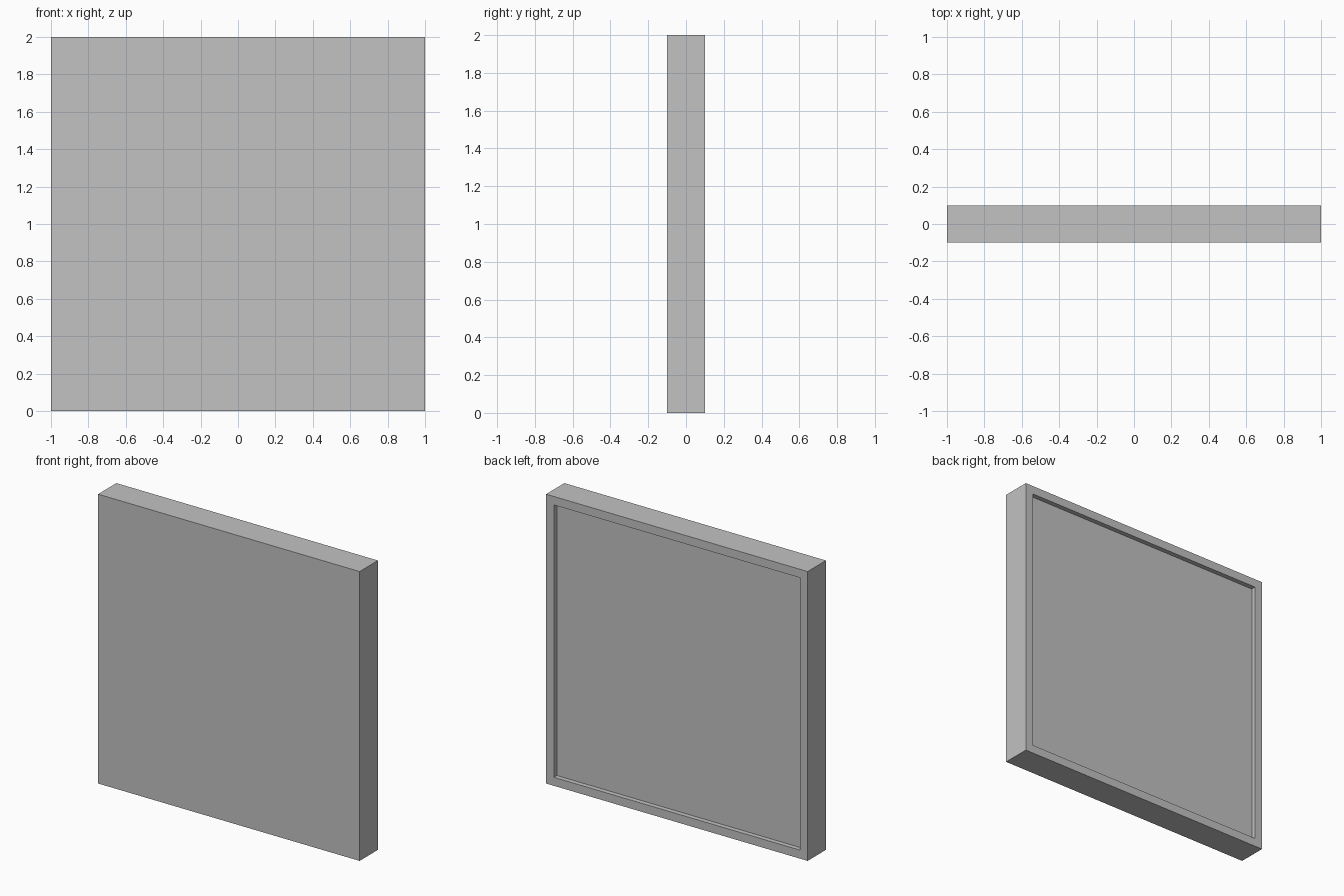
import bpy
import bmesh
from mathutils import Vector

if "Cube" in bpy.data.objects:
    bpy.data.objects.remove(bpy.data.objects["Cube"])

SIZE, THICK = 2.0, 0.2
BORDER, DEPTH = 0.083, 0.033

grey = bpy.data.materials.new("light grey")
grey.diffuse_color = (0.54, 0.54, 0.54, 1.0)
grey.use_nodes = True
grey.node_tree.nodes["Principled BSDF"].inputs["Base Color"].default_value = grey.diffuse_color

# Square slab standing on the ground
bm = bmesh.new()
bmesh.ops.create_cube(bm, size=1.0)
bmesh.ops.scale(bm, vec=Vector((SIZE, THICK, SIZE)), verts=bm.verts)
bmesh.ops.translate(bm, vec=Vector((0, 0, SIZE / 2)), verts=bm.verts)
bm.normal_update()

# Shallow straight-walled recess in the back, leaving a narrow rim
back = next(f for f in bm.faces if f.normal.y > 0.9)
bmesh.ops.inset_region(bm, faces=[back], thickness=BORDER)
floor = bmesh.ops.extrude_discrete_faces(bm, faces=[back])["faces"][0]
bmesh.ops.translate(bm, vec=Vector((0, -DEPTH, 0)), verts=floor.verts)
bmesh.ops.recalc_face_normals(bm, faces=bm.faces)

mesh = bpy.data.meshes.new("panel")
bm.to_mesh(mesh)
bm.free()
mesh.materials.append(grey)
panel = bpy.data.objects.new("panel", mesh)
bpy.context.collection.objects.link(panel)
